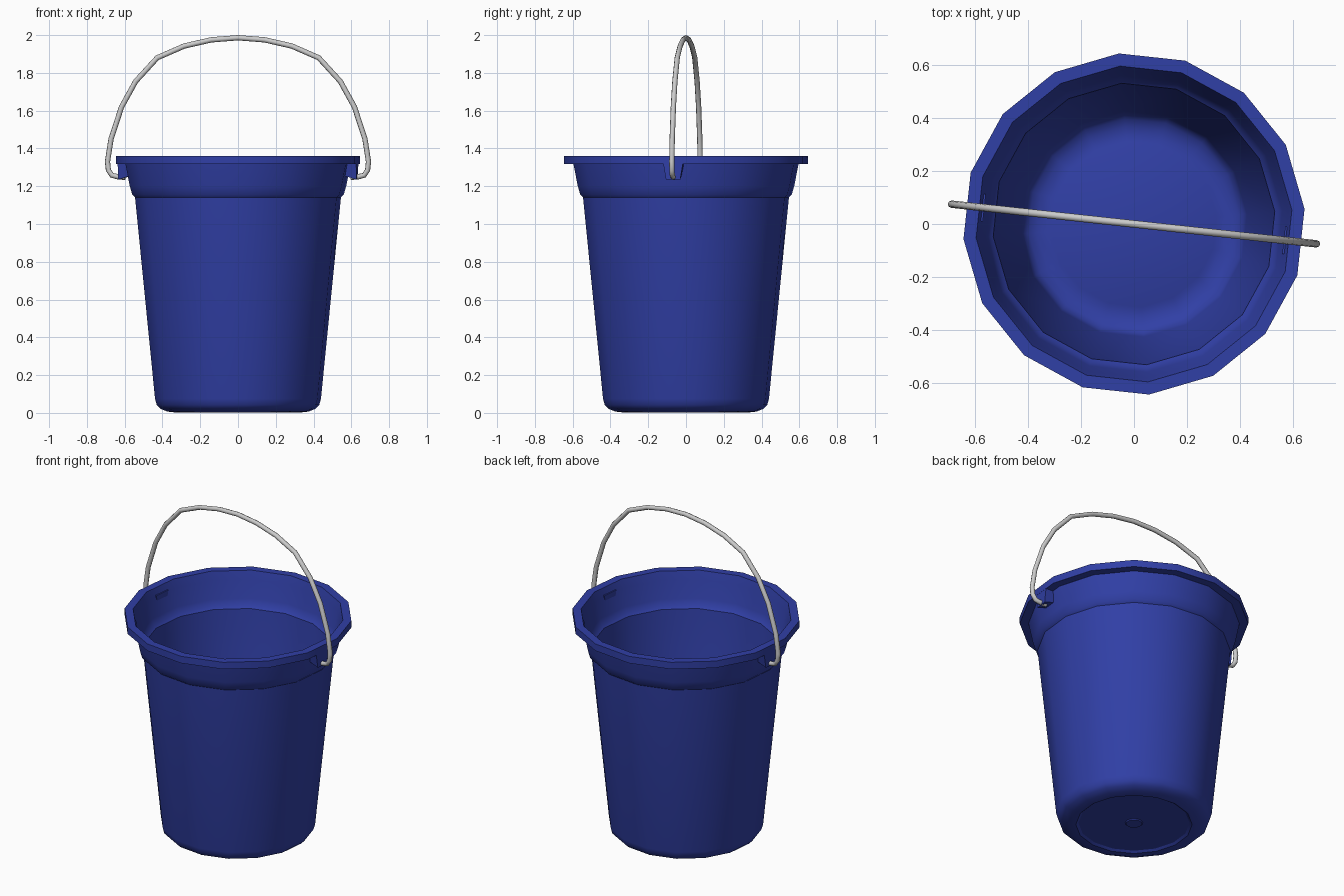
import bpy, bmesh, math
from mathutils import Vector, Matrix

if "Cube" in bpy.data.objects:
    bpy.data.objects.remove(bpy.data.objects["Cube"])

SIDES = 16
TURN = math.radians(-6.2)          # whole model is turned slightly about z
ROT = Matrix.Rotation(TURN, 4, 'Z')

blue = bpy.data.materials.new("blue_plastic")
blue.diffuse_color = (0.03, 0.05, 0.38, 1)
blue.use_nodes = True
blue.node_tree.nodes["Principled BSDF"].inputs["Base Color"].default_value = blue.diffuse_color


def add_object(name, bm, mat=None, angle=30):
    bmesh.ops.recalc_face_normals(bm, faces=bm.faces[:])
    mesh = bpy.data.meshes.new(name)
    bm.to_mesh(mesh)
    bm.free()
    ob = bpy.data.objects.new(name, mesh)
    bpy.context.collection.objects.link(ob)
    if mat:
        mesh.materials.append(mat)
    bpy.ops.object.select_all(action='DESELECT')
    ob.select_set(True)
    bpy.context.view_layer.objects.active = ob
    bpy.ops.object.shade_smooth_by_angle(angle=math.radians(angle))
    return ob


def lathe(name, profile, mat):
    # closed shell: both profile ends are capped at the axis
    bm = bmesh.new()
    rings = []
    for r, z in profile:
        ring = []
        for i in range(SIDES):
            a = TURN + (i + 0.5) * 2 * math.pi / SIDES
            ring.append(bm.verts.new((r * math.cos(a), r * math.sin(a), z)))
        rings.append(ring)
    for lo, hi in zip(rings, rings[1:]):
        for i in range(SIDES):
            j = (i + 1) % SIDES
            bm.faces.new((lo[i], lo[j], hi[j], hi[i]))
    bm.faces.new(rings[0])
    bm.faces.new(rings[-1])
    return add_object(name, bm, mat)


# Bucket shell: underside, outer wall, lip, inner wall, floor
lathe("bucket", [
    (0.045, 0.006), (0.05, 0.012), (0.315, 0.012), (0.33, 0.002),
    (0.375, 0.007), (0.412, 0.022), (0.432, 0.042), (0.441, 0.075),
    (0.547, 1.14), (0.562, 1.155), (0.575, 1.20), (0.598, 1.317),
    (0.648, 1.317), (0.648, 1.36), (0.600, 1.36),
    (0.586, 1.31), (0.563, 1.20), (0.55, 1.165), (0.535, 1.15),
    (0.429, 0.08), (0.418, 0.052), (0.40, 0.035), (0.37, 0.024),
    (0.33, 0.02), (0.315, 0.026)], blue)

# Handle lugs: tapered blocks hanging under the lip
for side, name in ((1, "lug_right"), (-1, "lug_left")):
    bm = bmesh.new()
    levels = [[(0.57, -w), (0.635, -w), (0.635, w), (0.57, w)] for w in (0.038, 0.052)]
    rings = []
    for pts, z_in, z_out in zip(levels, (1.255, 1.32), (1.235, 1.32)):
        rings.append([bm.verts.new(ROT @ Vector((side * x, y, z_in if x < 0.6 else z_out)))
                      for x, y in pts])
    for i in range(4):
        j = (i + 1) % 4
        bm.faces.new((rings[0][i], rings[0][j], rings[1][j], rings[1][i]))
    bm.faces.new(rings[0])
    bm.faces.new(rings[1])
    add_object(name, bm, blue)

# Wire handle: half path mirrored into a swept tube with hooked ends
half = [(0.60, 1.247), (0.64, 1.25), (0.672, 1.258), (0.69, 1.285), (0.695, 1.33),
        (0.676, 1.45), (0.62, 1.62), (0.545, 1.755), (0.43, 1.88),
        (0.287, 1.942), (0.142, 1.975)]
path = half + [(0, 1.986)] + [(-x, z) for x, z in reversed(half)]
curve = bpy.data.curves.new("handle", 'CURVE')
curve.dimensions = '3D'
curve.bevel_depth = 0.014
curve.bevel_resolution = 2
curve.use_fill_caps = True
spline = curve.splines.new('POLY')
spline.points.add(len(path) - 1)
for p, (x, z) in zip(spline.points, path):
    p.co = (*(ROT @ Vector((x, 0, z))), 1)
handle = bpy.data.objects.new("handle", curve)
bpy.context.collection.objects.link(handle)
bpy.ops.object.select_all(action='DESELECT')
handle.select_set(True)
bpy.context.view_layer.objects.active = handle
bpy.ops.object.convert(target='MESH')
bpy.ops.object.shade_smooth_by_angle(angle=math.radians(50))
